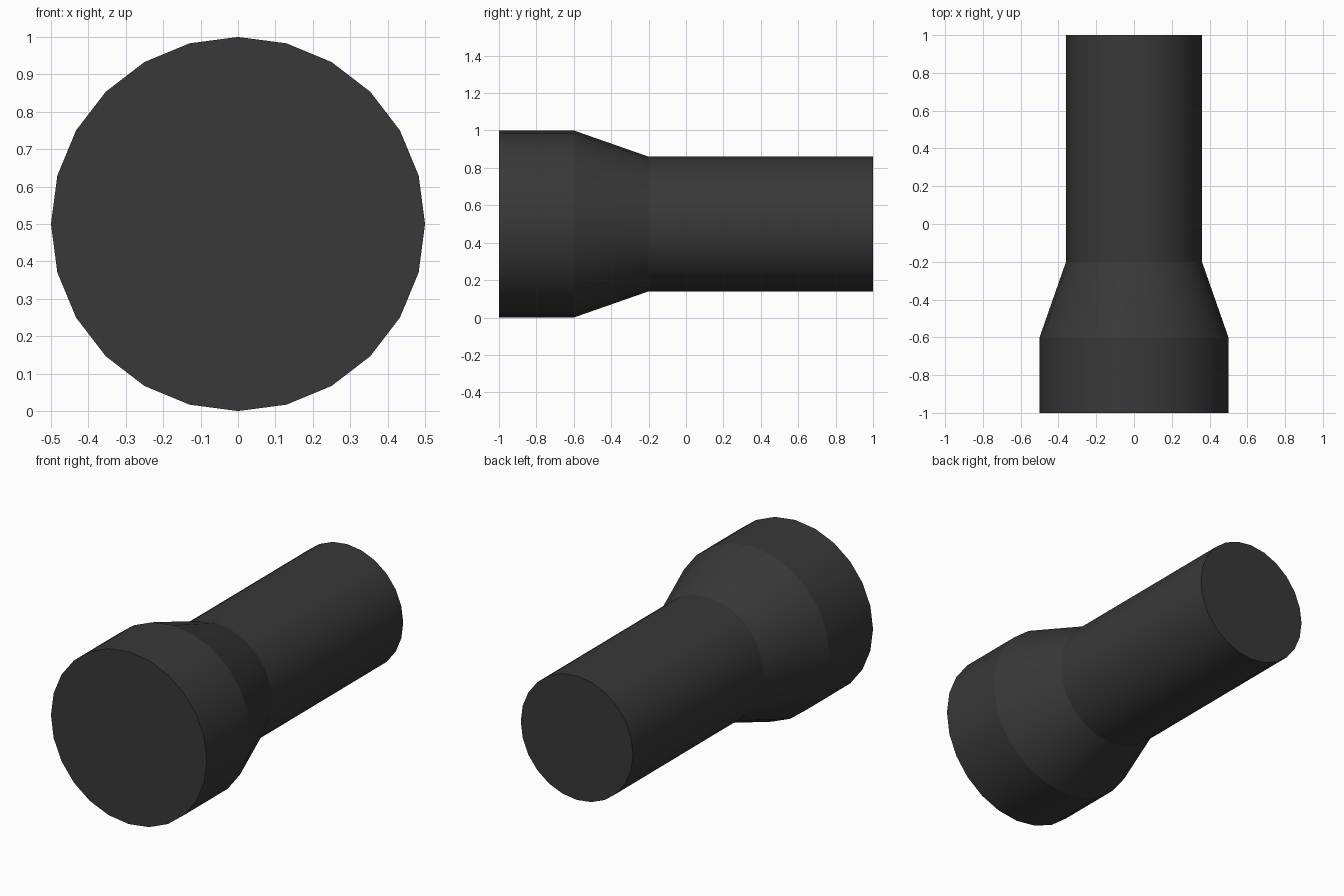
import bpy, bmesh, math

if "Cube" in bpy.data.objects:
    bpy.data.objects.remove(bpy.data.objects["Cube"])

SIDES = 24
# Profile along y: (y, radius), wide head -> taper -> handle
PROFILE = [(-1.0, 0.5), (-0.6, 0.5), (-0.2, 0.36), (1.0, 0.36)]
CENTRE_Z = 0.5

# Torch body: rings along the y axis, bridged and capped
bm = bmesh.new()
rings = []
for y, r in PROFILE:
    angles = [math.tau * i / SIDES for i in range(SIDES)]
    rings.append([bm.verts.new((r * math.cos(a), y, CENTRE_Z + r * math.sin(a)))
                  for a in angles])
for a, b in zip(rings, rings[1:]):
    for i in range(SIDES):
        j = (i + 1) % SIDES
        bm.faces.new((a[i], a[j], b[j], b[i]))
bm.faces.new(rings[0])
bm.faces.new(rings[-1])
bmesh.ops.recalc_face_normals(bm, faces=bm.faces)

mesh = bpy.data.meshes.new("torch_body")
bm.to_mesh(mesh)
bm.free()
torch = bpy.data.objects.new("torch_body", mesh)
bpy.context.collection.objects.link(torch)

# Dark casing
mat = bpy.data.materials.new("dark_casing")
mat.diffuse_color = (0.04, 0.04, 0.04, 1)
mat.use_nodes = True
mat.node_tree.nodes["Principled BSDF"].inputs["Base Color"].default_value = mat.diffuse_color
mesh.materials.append(mat)

# Smooth round the sides (15 degrees), crisp at the taper (19 degrees) and caps
bpy.context.view_layer.objects.active = torch
torch.select_set(True)
bpy.ops.object.shade_smooth_by_angle(angle=math.radians(17))
